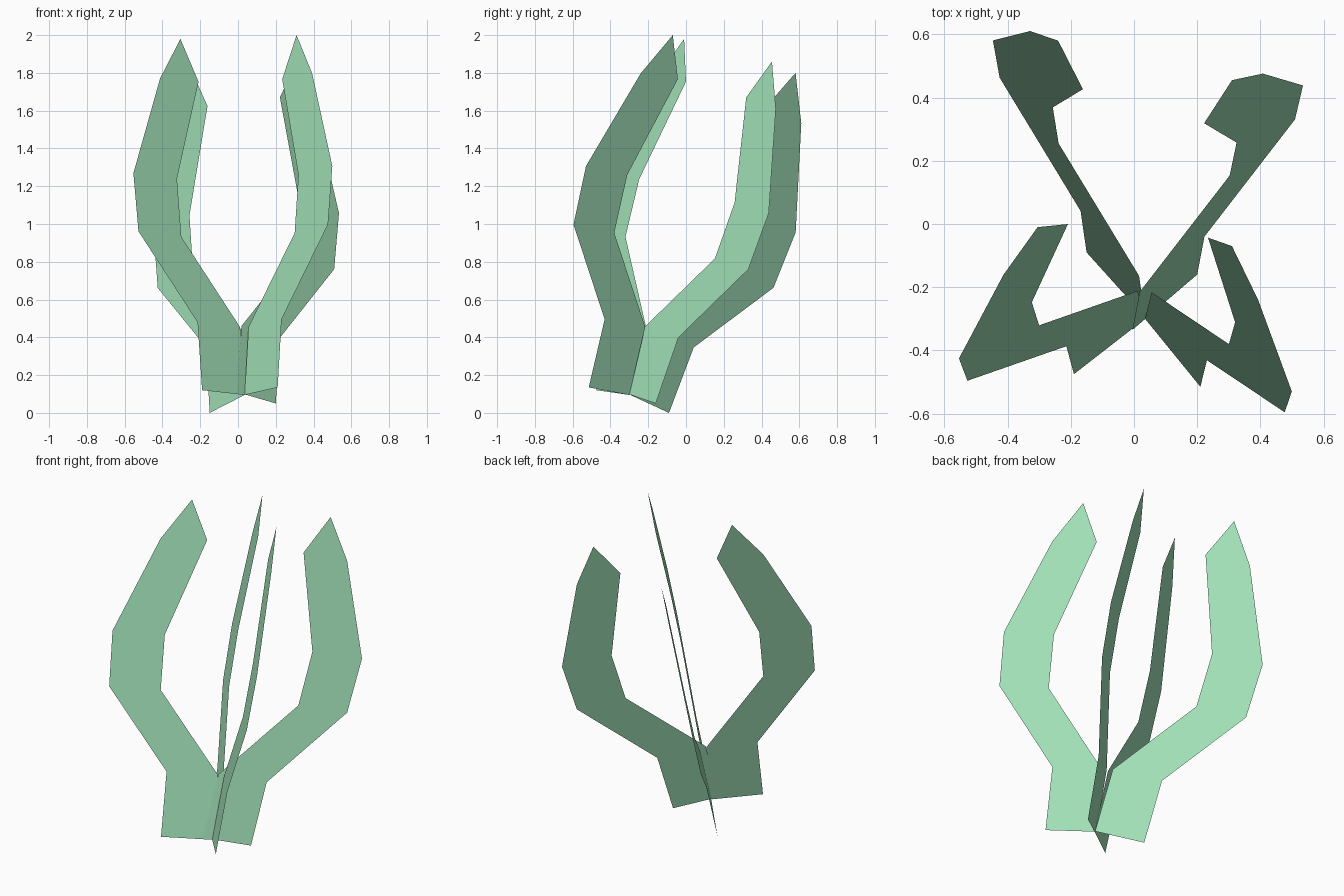
import bpy
from mathutils import Vector

if "Cube" in bpy.data.objects:
    bpy.data.objects.remove(bpy.data.objects["Cube"])

green = bpy.data.materials.new("leaf_green")
green.diffuse_color = (0.36, 0.75, 0.48, 1)
green.use_nodes = True
green.node_tree.nodes["Principled BSDF"].inputs["Base Color"].default_value = green.diffuse_color

# Leaf outline rows (inner, outer): fraction across the base width, fraction up to the tip
ROWS = [((0, 0), (1, 0)),
        ((-0.185, 0.193), (0.815, 0.193)),
        ((0.835, 0.433), (1.84, 0.435)),
        ((0.69, 0.597), (1.71, 0.6)),
        ((-0.25, 0.883), (0.66, 0.88))]
TIP = (0, 1)


def leaf(name, inner_base, outer_base, tip):
    """One flat leaf laid out on the plane through its base edge and tip."""
    origin = Vector(inner_base)
    across, up = Vector(outer_base) - origin, Vector(tip) - origin
    outline = [p for row in ROWS for p in row] + [TIP]
    verts = [origin + across * a + up * b for a, b in outline]
    faces = [(i, i + 1, i + 3, i + 2) for i in range(0, 8, 2)] + [(8, 9, 10)]
    mesh = bpy.data.meshes.new(name)
    mesh.from_pydata(verts, [], faces)
    mesh.materials.append(green)
    obj = bpy.data.objects.new(name, mesh)
    bpy.context.collection.objects.link(obj)


# Four leaves fanning out from a common base
leaf("front_right_leaf", (0.035, -0.30, 0.095), (0.21, -0.515, 0.135), (0.31, -0.07, 2.0))
leaf("front_left_leaf", (0.035, -0.30, 0.095), (-0.19, -0.475, 0.12), (-0.305, -0.01, 1.98))
leaf("back_right_leaf", (-0.005, -0.335, 0.11), (0.20, -0.16, 0.05), (0.31, 0.455, 1.86))
leaf("back_left_leaf", (0.035, -0.295, 0.095), (-0.15, -0.09, 0.0), (-0.24, 0.58, 1.80))
